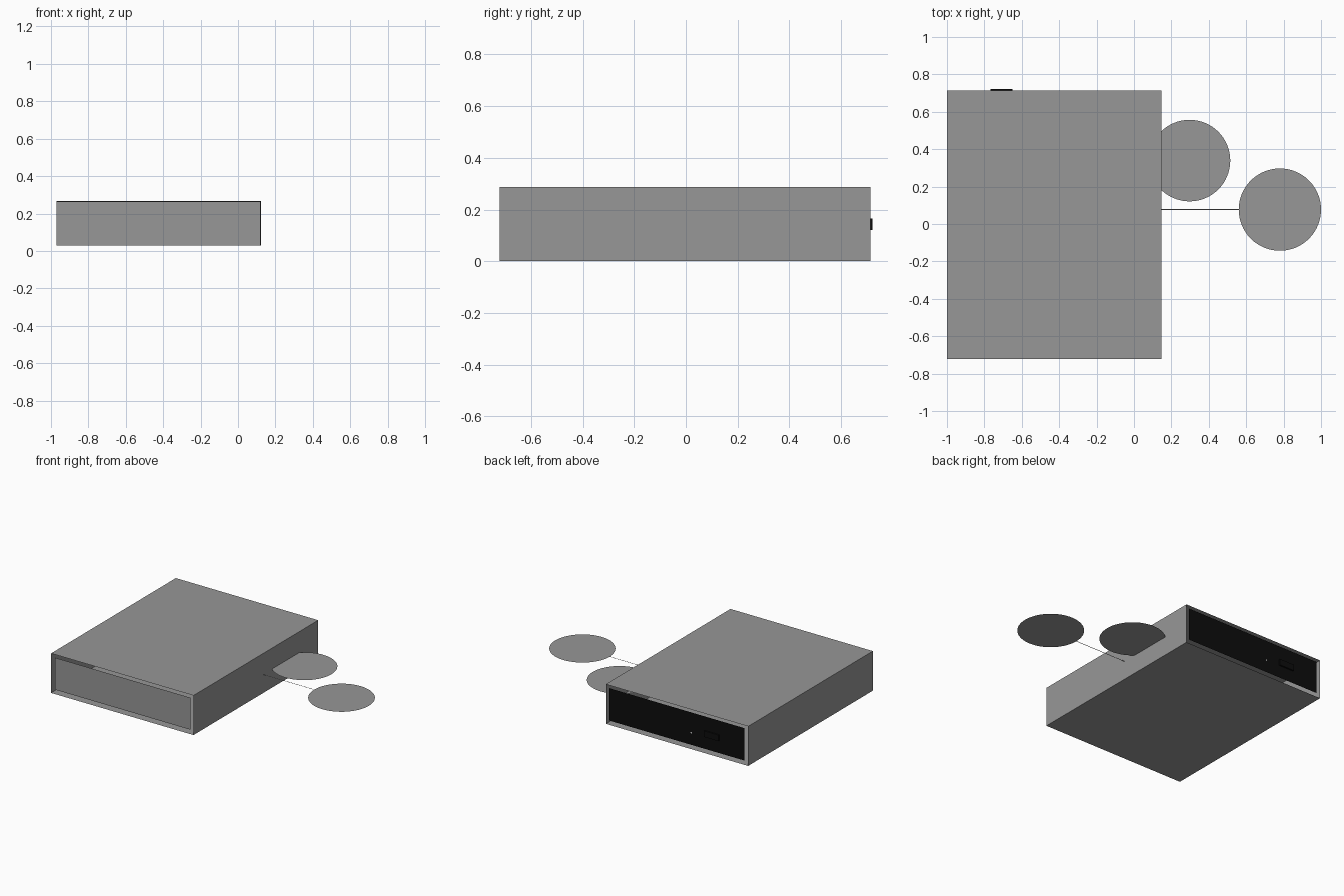
import bpy, bmesh, math
from mathutils import Vector

if "Cube" in bpy.data.objects:
    bpy.data.objects.remove(bpy.data.objects["Cube"])


def material(name, v):
    m = bpy.data.materials.new(name)
    m.diffuse_color = (v, v, v, 1)
    m.use_nodes = True
    m.node_tree.nodes["Principled BSDF"].inputs["Base Color"].default_value = m.diffuse_color
    return m


GREY = material("mid grey", 0.31)
BLACK = material("black", 0.004)
LIGHT = material("pale grey", 0.6)

X0, X1, Y0, Y1, H = -1.0, 0.147, -0.722, 0.713, 0.288
DISC_Z = 0.136


def finish(name, bm, mat):
    me = bpy.data.meshes.new(name)
    bm.to_mesh(me)
    bm.free()
    me.materials.append(mat)
    ob = bpy.data.objects.new(name, me)
    bpy.context.collection.objects.link(ob)
    return ob


def box(name, lo, hi, mat, open_ends=False):
    bm = bmesh.new()
    bmesh.ops.create_cube(bm, size=1)
    lo, hi = Vector(lo), Vector(hi)
    for v in bm.verts:
        v.co = Vector([(lo[i] + hi[i]) / 2 + v.co[i] * (hi[i] - lo[i]) for i in range(3)])
    if open_ends:
        bm.normal_update()
        ends = [f for f in bm.faces if abs(f.normal.y) > 0.9]
        bmesh.ops.delete(bm, geom=ends, context='FACES_ONLY')
    return finish(name, bm, mat)


def panel(name, x0, x1, z0, z1, y, side, mat):
    # single upright sheet facing side (-1 front, +1 back)
    bm = bmesh.new()
    pts = [(x0, y, z0), (x1, y, z0), (x1, y, z1), (x0, y, z1)]
    if side > 0:
        pts.reverse()
    bm.faces.new([bm.verts.new(p) for p in pts])
    return finish(name, bm, mat)


def disc(name, x, y, r):
    bm = bmesh.new()
    bmesh.ops.create_circle(bm, cap_ends=True, segments=64, radius=r)
    bmesh.ops.translate(bm, verts=bm.verts, vec=(x, y, DISC_Z))
    return finish(name, bm, GREY)


# thin sleeve, open at the front and back
box("case_sleeve", (X0, Y0, 0), (X1, Y1, H), GREY, open_ends=True)

# end panels, slightly smaller than the sleeve opening
panel("front_panel", -0.97, 0.12, 0.03, 0.263, Y0 + 0.004, -1, GREY)
panel("back_panel", -0.97, 0.123, 0.03, 0.266, Y1 - 0.002, 1, BLACK)

# button and small indicator on the back panel
box("back_button", (-0.768, Y1 - 0.002, 0.121), (-0.65, 0.722, 0.165), BLACK)
panel("indicator", -0.546, -0.536, 0.115, 0.125, Y1, 1, LIGHT)

# flat discs beside the case
disc("inner_disc", 0.297, 0.339, 0.218)
disc("outer_disc", 0.78, 0.077, 0.22)

# thin arm joining the outer disc to the case
bm = bmesh.new()
arm = [(0.14, 0.075), (0.562, 0.075), (0.562, 0.08), (0.14, 0.08)]
bm.faces.new([bm.verts.new((x, y, DISC_Z)) for x, y in arm])
finish("disc_arm", bm, GREY)
